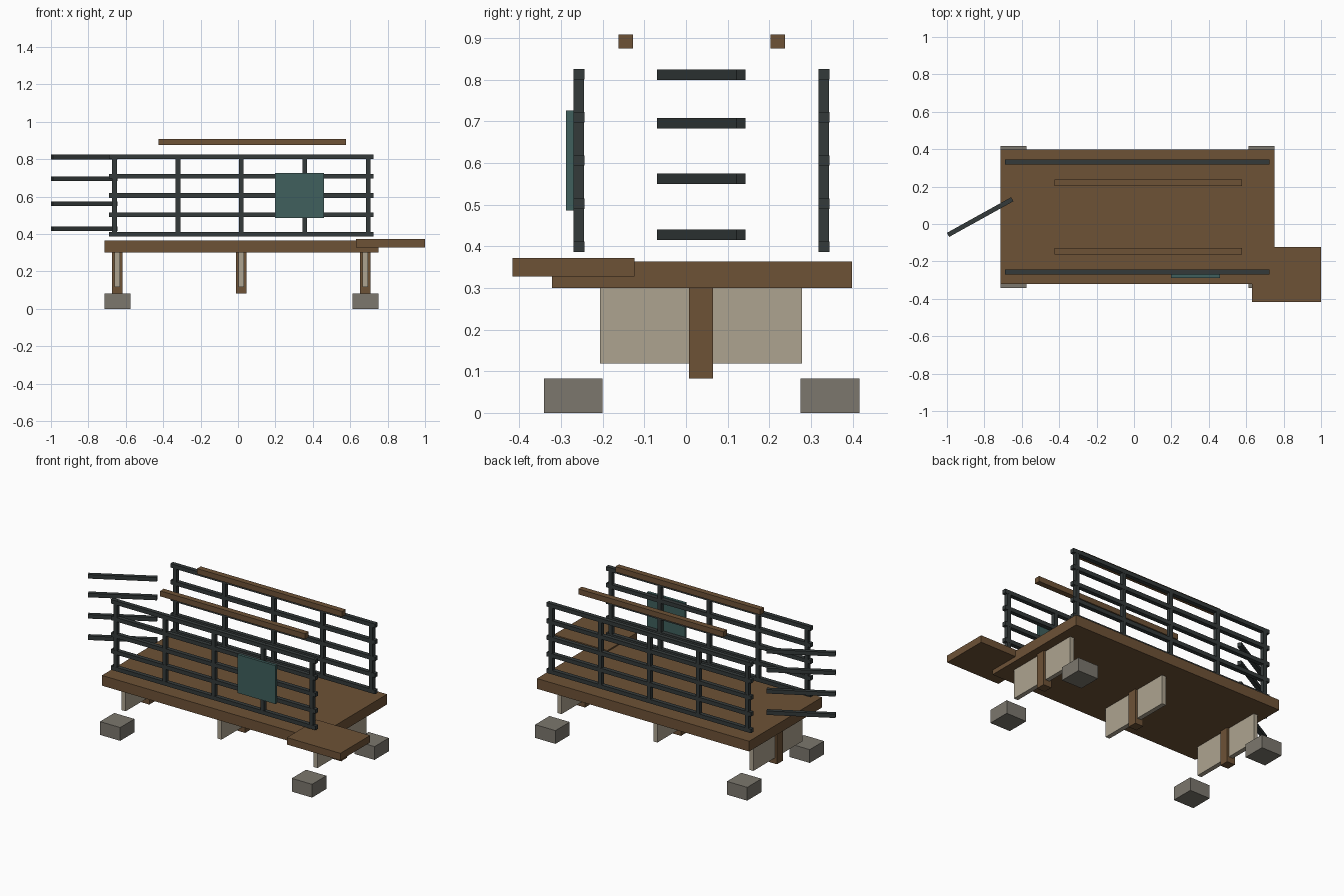
import bpy, math

if "Cube" in bpy.data.objects:
    bpy.data.objects.remove(bpy.data.objects["Cube"])

def mat(name, r, g, b):
    m = bpy.data.materials.new(name)
    m.diffuse_color = (r, g, b, 1)
    m.use_nodes = True
    m.node_tree.nodes["Principled BSDF"].inputs["Base Color"].default_value = m.diffuse_color
    return m

WOOD = mat("wood", 0.155, 0.085, 0.037)
IRON = mat("iron", 0.034, 0.042, 0.042)
TEAL = mat("teal", 0.05, 0.115, 0.11)
STONE = mat("stone", 0.2, 0.185, 0.155)
PALE = mat("pale_board", 0.42, 0.37, 0.28)

def box(name, x, y, z, m, rot=0):
    """Box from (min, max) ranges, optionally turned about z."""
    bpy.ops.mesh.primitive_cube_add(
        size=1, location=[(a + b) / 2 for a, b in (x, y, z)], rotation=(0, 0, rot))
    o = bpy.context.object
    o.name = name
    o.scale = [b - a for a, b in (x, y, z)]
    o.data.materials.append(m)
    return o

def around(c, w):
    return (c - w / 2, c + w / 2)

# deck and side step
box("deck", (-0.715, 0.752), (-0.322, 0.398), (0.30, 0.364), WOOD)
box("side_step", (0.63, 1.0), (-0.417, -0.124), (0.328, 0.372), WOOD)

# supports under the deck
for x in (-0.646, 0.017, 0.68):
    box("support_post", around(x, 0.056), (0.007, 0.065), (0.082, 0.301), WOOD)
    box("support_board", around(x, 0.028), (-0.207, 0.278), (0.118, 0.301), PALE)

# corner footings
for x in (-0.645, 0.681):
    for y in (-0.271, 0.346):
        box("footing", around(x, 0.14), around(y, 0.141), (0, 0.083), STONE)

# railings on both long sides
for y in (-0.257, 0.331):
    for i in range(5):
        box("rail", (-0.69, 0.725), around(y, 0.026), around(0.399 + 0.1035 * i, 0.025), IRON)
        box("rail_post", around(-0.66 + 0.339 * i, 0.025), around(y, 0.025), (0.386, 0.826), IRON)

# open gate bars
for z in (0.428, 0.562, 0.695, 0.812):
    box("gate_bar", around(-0.8225, 0.393), around(0.037, 0.025), around(z, 0.025),
        IRON, math.radians(29))

# upper handrails
for y in (-0.145, 0.22):
    box("handrail", (-0.424, 0.578), around(y, 0.035), (0.875, 0.909), WOOD)

# teal panel on the front railing
box("sign_panel", (0.197, 0.46), (-0.288, -0.270), (0.486, 0.726), TEAL)
